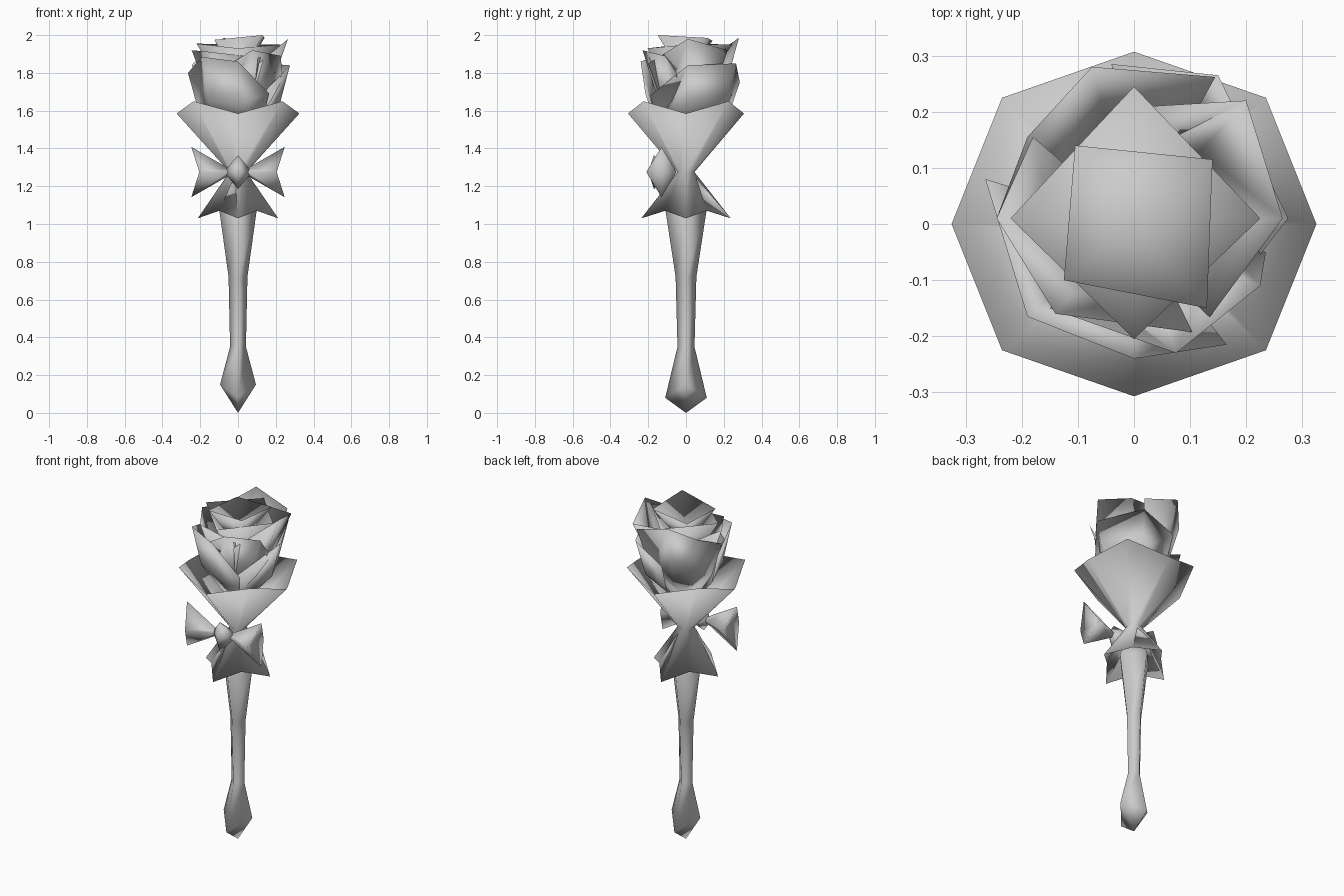
import bpy, bmesh, math

if "Cube" in bpy.data.objects:
    bpy.data.objects.remove(bpy.data.objects["Cube"], do_unlink=True)

grey = bpy.data.materials.new("plain grey")
grey.use_nodes = True
grey.diffuse_color = (0.6, 0.6, 0.6, 1)
grey.node_tree.nodes["Principled BSDF"].inputs["Base Color"].default_value = grey.diffuse_color


def loft(name, rings, closed=True, shell=False, mirror=False):
    """Skin through rings of points; a one-point ring is a tip.
    A shell also joins the last ring back to the first."""
    verts, spans = [], []
    for ring in rings:
        spans.append((len(verts), len(ring)))
        verts.extend(ring)
    faces = []
    for (a, low), (b, high) in zip(spans, spans[1:] + (spans[:1] if shell else [])):
        count = max(low, high)
        for i in range(count if closed else count - 1):
            j = (i + 1) % count
            if low == 1:
                faces.append((a, b + j, b + i))
            elif high == 1:
                faces.append((a + i, a + j, b))
            else:
                faces.append((a + i, a + j, b + j, b + i))
    mesh = bpy.data.meshes.new(name)
    mesh.from_pydata(verts, [], faces)
    bm = bmesh.new()
    bm.from_mesh(mesh)
    bmesh.ops.remove_doubles(bm, verts=bm.verts, dist=.0001)
    bm.to_mesh(mesh)
    bm.free()
    mesh.materials.append(grey)
    mesh.shade_smooth()
    obj = bpy.data.objects.new(name, mesh)
    bpy.context.collection.objects.link(obj)
    if mirror:
        obj.modifiers.new("Mirror", 'MIRROR')


def diamond(rx, ry, zx, zy):
    """Four corners on the axes, with separate heights for x and y corners."""
    return [(rx, 0, zx), (0, ry, zy), (-rx, 0, zx), (0, -ry, zy)]


def octagon(axis_x, axis_y, diag_x, diag_y, z_axis, z_diag):
    """Eight points alternating between the axes and the diagonals."""
    ring = []
    for i in range(8):
        c, s = math.cos(i * math.pi / 4), math.sin(i * math.pi / 4)
        if i % 2:
            ring.append((math.copysign(diag_x, c), math.copysign(diag_y, s), z_diag))
        else:
            ring.append((axis_x * c, axis_y * s, z_axis))
    return ring


# Stem: four-sided handle with a pointed bulb at the foot
loft("stem", [[(0, 0, 0)], diamond(.095, .11, .15, .08), diamond(.042, .045, .35, .35),
              diamond(.05, .055, .72, .72), diamond(.1, .11, 1.08, 1.08), [(0, 0, 1.25)]])

# Wrapper: thin shell flaring above and below a tight waist, sharp at both rims
loft("wrapper", [octagon(.213, .237, .1, .11, 1.03, 1.07),
                 octagon(.045, .045, .032, .032, 1.275, 1.275),
                 octagon(.325, .307, .235, .225, 1.585, 1.65),
                 octagon(.035, .035, .025, .025, 1.275, 1.275)], shell=True)

# Bow: flared loops mirrored about a knot
bow_y, bow_z = -.13, 1.275


def loop_end(x_edge, x_tip, wide, tall):
    return [(x_edge, bow_y - wide, bow_z), (x_tip, bow_y, bow_z - tall),
            (x_edge, bow_y + wide, bow_z), (x_tip, bow_y, bow_z + tall)]


loft("bow_loop", [loop_end(.05, .05, .02, .02), loop_end(.205, .247, .08, .133),
                  [(.19, bow_y, bow_z)]], mirror=True)
loft("bow_knot", [[(0, -.06, bow_z)],
                  [(.075, bow_y, bow_z), (0, -.17, bow_z - .09),
                   (-.075, bow_y, bow_z), (0, -.17, bow_z + .09)],
                  [(0, -.2, bow_z)]])


def scaled(rim, factor, rise, heart=1.42):
    """Copy a rim shrunk towards the axis and lowered towards the heart."""
    return [(x * factor, y * factor, heart + (z - heart) * rise) for x, y, z in rim]


# Petals: thin shells from a rim through a belly to the heart, sharp all round
petals = {
    "outer_left_petal": (.8, [(-.265, .08, 1.8), (-.19, -.165, 1.885), (0, -.24, 1.86), (.165, -.215, 1.69)]),
    "outer_right_petal": (.8, [(.12, -.19, 1.68), (.275, .01, 1.84), (.15, .265, 1.85), (-.04, .285, 1.75)]),
    "back_petal": (.72, [(.145, .262, 1.92), (-.075, .28, 1.985), (-.19, .155, 1.9), (-.245, .01, 1.84)]),
    "front_petal": (.66, [(-.15, -.15, 1.78), (.075, -.23, 1.92), (.225, -.11, 1.89), (.235, -.05, 1.8)]),
    "inner_right_petal": (.62, [(.11, -.2, 1.85), (.265, .01, 1.98), (.2, .22, 1.92), (.03, .21, 1.93)]),
    "inner_left_petal": (.62, [(-.18, .155, 1.9), (-.245, .01, 1.92), (-.14, -.16, 1.91), (.12, -.195, 1.88)]),
}
for name, (width, rim) in petals.items():
    belly = scaled(rim, width, .5)
    lining = scaled(rim, width * .95, .5)
    lining[0], lining[-1] = belly[0], belly[-1]
    loft(name, [scaled(rim, .25, .1), belly, rim, lining], closed=False, shell=True)

# Heart of the flower: two nested four-sided cups, thin at the rim
cups = {
    "inner_cup": (1.6, [(.225, .01, 1.95), (0, .245, 1.95), (-.22, .01, 1.955), (0, -.205, 1.93)]),
    "bud": (1.75, [(.14, .115, 1.985), (-.105, .14, 1.97), (-.125, -.1, 1.975), (.13, -.15, 2)]),
}
for name, (foot, rim) in cups.items():
    loft(name, [[(0, 0, foot)], rim, [(0, 0, foot + .03)]])
